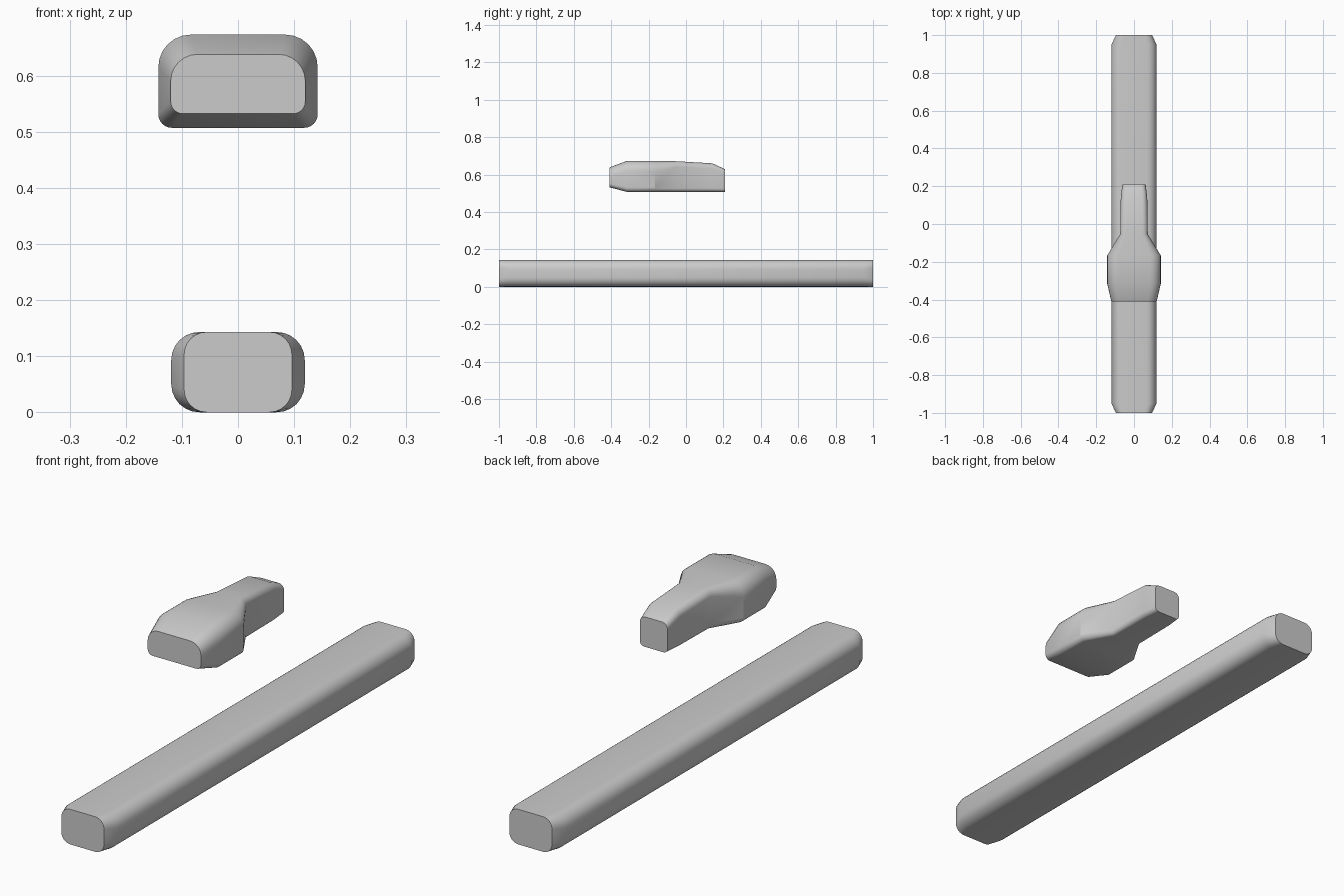
import bpy, bmesh, math

if "Cube" in bpy.data.objects:
    bpy.data.objects.remove(bpy.data.objects["Cube"])

SEG = 6  # segments per rounded corner


def section(hw, z0, z1, r_top, r_bot):
    """Rounded rectangle in xz, with separate top and bottom corner radii."""
    corners = [(hw - r_top, z1 - r_top, r_top, 0), (-hw + r_top, z1 - r_top, r_top, 90),
               (-hw + r_bot, z0 + r_bot, r_bot, 180), (hw - r_bot, z0 + r_bot, r_bot, 270)]
    pts = []
    for cx, cz, r, start in corners:
        for i in range(SEG + 1):
            a = math.radians(start + 90 * i / SEG)
            pts.append((cx + r * math.cos(a), cz + r * math.sin(a)))
    return pts


def loft(name, stations):
    """Skin rounded sections placed along y: (y, half width, z0, z1, r_top, r_bot)."""
    bm = bmesh.new()
    rings = [[bm.verts.new((x, y, z)) for x, z in section(*s)] for y, *s in stations]
    n = len(rings[0])
    for a, b in zip(rings, rings[1:]):
        for i in range(n):
            j = (i + 1) % n
            bm.faces.new((a[i], a[j], b[j], b[i]))
    bm.faces.new(rings[0])
    bm.faces.new(rings[-1][::-1])
    bmesh.ops.recalc_face_normals(bm, faces=bm.faces)
    mesh = bpy.data.meshes.new(name)
    bm.to_mesh(mesh)
    bm.free()
    obj = bpy.data.objects.new(name, mesh)
    bpy.context.collection.objects.link(obj)
    bpy.ops.object.select_all(action='DESELECT')
    obj.select_set(True)
    bpy.context.view_layer.objects.active = obj
    bpy.ops.object.shade_smooth_by_angle(angle=math.radians(30))
    return obj


# Long lower bar with ends tapered in width
loft("long_bar", [
    (-1.00, 0.096, 0, 0.143, 0.040, 0.040),
    (-0.95, 0.119, 0, 0.143, 0.050, 0.050),
    (0.95, 0.119, 0, 0.143, 0.050, 0.050),
    (1.00, 0.096, 0, 0.143, 0.040, 0.040),
])

# Floating upper body: wide head at the front, narrow neck at the back
loft("upper_body", [
    (-0.410, 0.120, 0.532, 0.638, 0.048, 0.022),
    (-0.315, 0.142, 0.507, 0.673, 0.058, 0.024),
    (-0.167, 0.142, 0.507, 0.673, 0.058, 0.024),
    (-0.053, 0.073, 0.507, 0.671, 0.030, 0.020),
    (0.140, 0.070, 0.507, 0.660, 0.028, 0.020),
    (0.208, 0.062, 0.507, 0.629, 0.024, 0.018),
])
